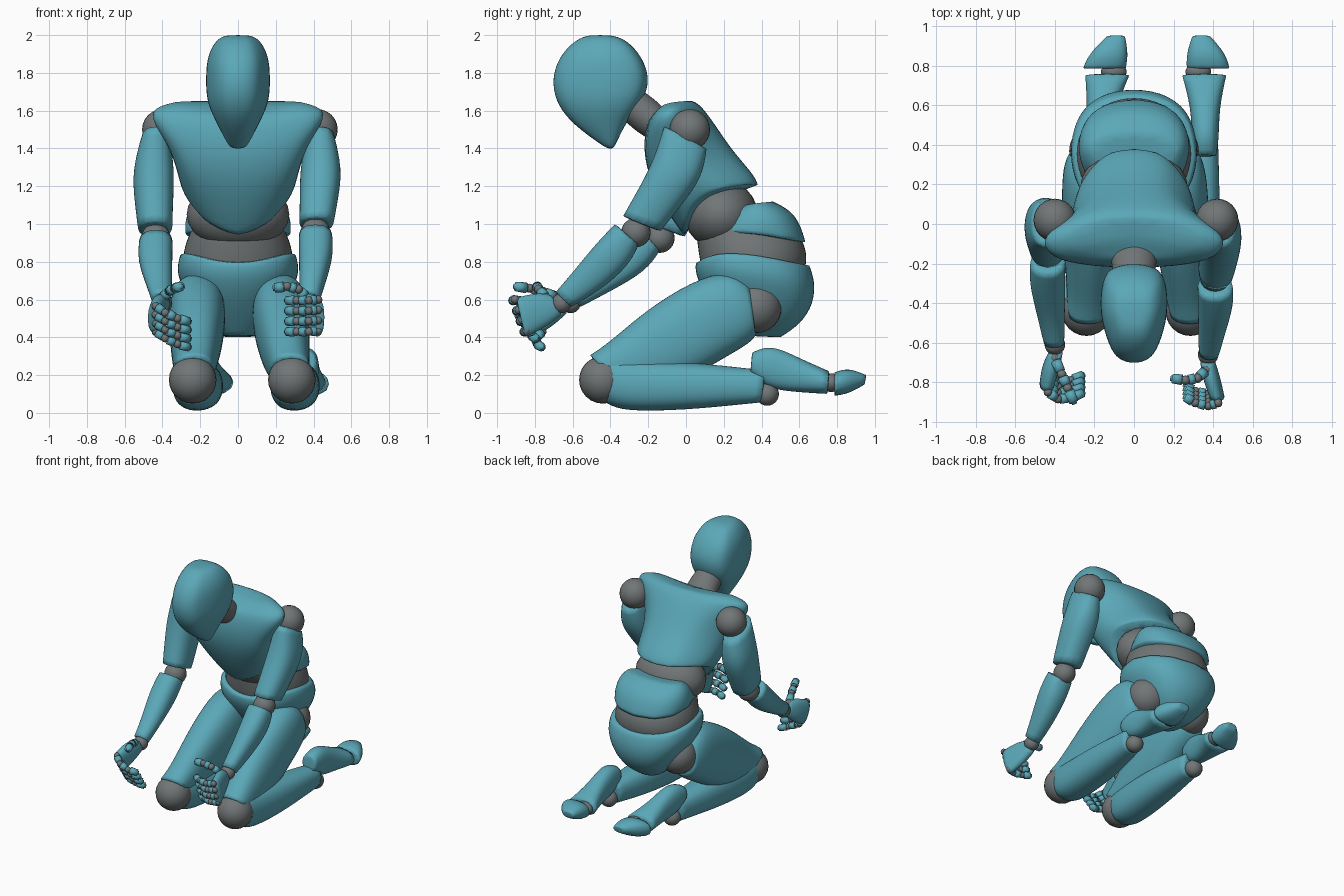
import bpy, bmesh, math
from mathutils import Vector

if "Cube" in bpy.data.objects:
    bpy.data.objects.remove(bpy.data.objects["Cube"])


def material(name, rgb):
    m = bpy.data.materials.new(name)
    m.use_nodes = True
    m.diffuse_color = (*rgb, 1)
    bsdf = m.node_tree.nodes["Principled BSDF"]
    bsdf.inputs["Base Color"].default_value = (*rgb, 1)
    bsdf.inputs["Roughness"].default_value = 0.6
    return m


TEAL = material("teal_shell", (0.105, 0.39, 0.48))
GREY = material("grey_joint", (0.165, 0.18, 0.18))
SIDES = 12


def finish(bm, name, mat, levels=0):
    bmesh.ops.recalc_face_normals(bm, faces=bm.faces)
    me = bpy.data.meshes.new(name)
    bm.to_mesh(me)
    bm.free()
    me.materials.append(mat)
    ob = bpy.data.objects.new(name, me)
    bpy.context.collection.objects.link(ob)
    for p in me.polygons:
        p.use_smooth = True
    if levels:
        ob.modifiers.new("smooth", "SUBSURF").levels = levels
        ob.modifiers["smooth"].render_levels = levels
    return ob


def power(v, n):
    return math.copysign(abs(v) ** (2 / n), v)


def loft(name, mat, sections, n=2.4, taper=0.0, crease=0.8, fix=None):
    """Section: centre x, front y z, back y z, half width, optional side lift.
    A positive taper narrows the front, a negative one the back."""
    bm = bmesh.new()
    layer = bm.edges.layers.float.new("crease_edge")
    rings = []
    for x, fy, fz, by, bz, hw, *lift in sections:
        front, back = Vector((x, fy, fz)), Vector((x, by, bz))
        mid, half = (front + back) / 2, (front - back) / 2
        ring = []
        for i in range(SIDES):
            a = math.tau * i / SIDES
            c, s = power(math.cos(a), n), power(math.sin(a), n)
            p = mid + half * s * 1.03
            p.x += hw * 1.04 * c * (1 - max(taper * s, 0))
            p.z += (lift[0] if lift else 0) * c * c * (1 + .8 * s)
            ring.append(bm.verts.new(fix(p) if fix else p))
        rings.append(ring)
    for r, q in zip(rings, rings[1:]):
        for i in range(SIDES):
            j = (i + 1) % SIDES
            bm.faces.new((r[i], r[j], q[j], q[i]))
    for ring in (rings[0], rings[-1]):
        for e in bm.faces.new(ring).edges:
            e[layer] = crease
    return finish(bm, name, mat, 2)


def ball(name, centre, radii, mat=GREY, detail=24):
    bm = bmesh.new()
    bmesh.ops.create_uvsphere(bm, u_segments=detail, v_segments=detail // 2, radius=1)
    r = radii if isinstance(radii, tuple) else (radii,) * 3
    bmesh.ops.scale(bm, vec=r, verts=bm.verts)
    bmesh.ops.translate(bm, vec=centre, verts=bm.verts)
    return finish(bm, name, mat)


def rod(name, p, q, r1, r2):
    p, q = Vector(p), Vector(q)
    bm = bmesh.new()
    bmesh.ops.create_cone(bm, cap_ends=True, segments=10, radius1=r1, radius2=r2,
                          depth=(q - p).length)
    bmesh.ops.bevel(bm, geom=[e for e in bm.edges if any(len(f.verts) > 4 for f in e.link_faces)],
                    offset=r2 * 0.4, segments=2, affect="EDGES")
    rot = (q - p).to_track_quat("Z", "Y").to_matrix()
    bmesh.ops.rotate(bm, matrix=rot, verts=bm.verts)
    bmesh.ops.translate(bm, vec=(p + q) / 2, verts=bm.verts)
    return finish(bm, name, TEAL)


def digit(name, points, r):
    for i, (p, q) in enumerate(zip(points, points[1:])):
        ball(name + "_joint", p, r * 0.92, detail=12)
        gap = (Vector(q) - Vector(p)) * 0.1
        rod(name + "_segment", Vector(p) + gap, Vector(q) - gap * (i < 2), r * 1.12, r * 0.95)


# Head and neck
loft("head", TEAL, [
    (0, -.42, 1.40, -.385, 1.395, .04), (0, -.52, 1.47, -.35, 1.47, .08),
    (0, -.62, 1.55, -.31, 1.55, .122), (0, -.69, 1.65, -.225, 1.65, .168),
    (0, -.71, 1.77, -.19, 1.77, .172), (0, -.67, 1.89, -.235, 1.89, .165),
    (0, -.58, 1.98, -.32, 1.98, .115), (0, -.51, 2.0, -.40, 2.0, .06)],
    n=3.4, taper=.35, crease=.2)
loft("neck", GREY, [
    (0, -.38, 1.60, -.28, 1.74, .09), (0, -.29, 1.51, -.19, 1.68, .108),
    (0, -.22, 1.46, -.13, 1.63, .118), (0, -.14, 1.42, -.07, 1.56, .11)], n=2)

# Torso
loft("chest", TEAL, [
    (0, -.01, .905, .38, 1.20, .285, .14), (0, -.08, 1.01, .365, 1.25, .305, .09),
    (0, -.19, 1.22, .25, 1.38, .33, .02), (0, -.225, 1.38, .17, 1.50, .375, 0),
    (0, -.215, 1.50, .10, 1.60, .46, .005), (0, -.19, 1.57, .06, 1.64, .46, .015),
    (0, -.15, 1.585, .03, 1.65, .34, .03)], n=3.4, taper=-.45)
ball("upper_abdomen", (0, .185, 1.05), (.272, .195, .185))
loft("lower_abdomen", GREY, [
    (0, .10, .70, .60, .68, .27), (0, .07, .80, .645, .78, .295),
    (0, .06, .88, .64, .88, .285), (0, .05, .95, .58, .98, .25),
    (0, .08, 1.02, .45, 1.05, .22)], n=2.1)
loft("waist_belt", TEAL, [
    (0, .09, .90, .635, .90, .282, .05), (0, .14, .97, .61, .99, .285, .04),
    (0, .19, 1.04, .56, 1.07, .26, .03), (0, .27, 1.08, .46, 1.12, .22, .01)], taper=.2)
loft("pelvis", TEAL, [
    (0, .05, .785, .655, .78, .305, .06), (0, .045, .73, .685, .70, .33, .03),
    (0, .10, .62, .68, .58, .275, .03), (0, .2, .50, .61, .47, .19),
    (0, .28, .41, .50, .40, .09)])


# Legs, with the right one turned slightly inward
def leg_fix(s):
    def fix(p):
        slide = 0
        if s < 0:
            slide = .045 + (p.y + .44) * .147 if lower else .045 * min(1, max(0, (.3 - p.y) / .74))
        return Vector((s * p.x + slide, p.y, p.z))
    return fix


for side, s in (("left", 1), ("right", -1)):
    fix = leg_fix(s)
    lower = False
    ball(side + "_hip", fix(Vector((.19, .37, .56))), .138)
    loft(side + "_thigh", TEAL, [
        (.215, .335, .68, .37, .41, .115), (.22, .235, .76, .335, .365, .14),
        (.225, .03, .70, .22, .30, .152), (.245, -.22, .54, .02, .18, .135),
        (.265, -.41, .37, -.2, .13, .112), (.28, -.51, .305, -.38, .17, .10)], fix=fix)
    lower = True
    ball(side + "_knee", fix(Vector((.285, -.44, .175))), .126)
    loft(side + "_shin", TEAL, [
        (.285, -.43, .30, -.42, .05, .105), (.29, -.31, .285, -.33, .005, .125),
        (.31, 0, .27, 0, .015, .125), (.33, .25, .245, .25, .04, .10),
        (.35, .42, .225, .40, .055, .075)], fix=fix)
    ball(side + "_ankle", fix(Vector((.355, .43, .10))), .062)
    loft(side + "_foot", TEAL, [
        (.36, .35, .32, .34, .21, .055), (.36, .45, .365, .42, .13, .07),
        (.36, .60, .29, .57, .11, .07), (.355, .76, .22, .75, .10, .112)], fix=fix)
    ball(side + "_toe_joint", fix(Vector((.325, .77, .16))), (.065, .045, .05))
    loft(side + "_toes", TEAL, [
        (.375, .785, .215, .785, .09, .108), (.365, .86, .24, .86, .10, .10),
        (.34, .955, .20, .945, .15, .045)], fix=fix, crease=.5)


# Arms, with the right elbow further back
def arm_fix(s):
    def fix(p):
        q = Vector((s * p.x, p.y, p.z))
        if s < 0:
            bend = min(1, max(0, (1.45 - p.z) / .48))
            q.y += .13 * bend - .08 * min(1, max(0, (.97 - p.z) / .38))
            q.z -= .03 * bend * (p.z > .7)
            q.x -= .025 * bend
        return q
    return fix


for side, s in (("left", 1), ("right", -1)):
    fix = arm_fix(s)
    ball(side + "_shoulder", (s * .41 + .01, .02, 1.50), .108)
    loft(side + "_upper_arm", TEAL, [
        (.435, -.115, 1.52, .11, 1.40, .075), (.44, -.175, 1.33, .09, 1.25, .112),
        (.43, -.255, 1.18, -.015, 1.11, .102), (.415, -.335, 1.04, -.135, .96, .09)], fix=fix)
    ball(side + "_elbow", fix(Vector((.41, -.265, .955))), .078)
    loft(side + "_forearm", TEAL, [
        (.41, -.375, 1.0, -.25, .89, .088), (.415, -.475, .90, -.30, .78, .092),
        (.395, -.595, .75, -.45, .65, .07), (.38, -.69, .64, -.61, .56, .052)], fix=fix)
    ball(side + "_wrist", fix(Vector((.375, -.66, .58))), .052)

# Hands
loft("left_palm", TEAL, [
    (.37, -.71, .62, -.66, .52, .035), (.385, -.78, .64, -.73, .46, .045),
    (.42, -.90, .61, -.85, .40, .038)])
loft("right_palm", TEAL, [
    (-.395, -.67, .63, -.63, .53, .035), (-.42, -.74, .63, -.69, .47, .045),
    (-.44, -.85, .58, -.77, .42, .038)])
for i, finger in enumerate(("index", "middle", "ring", "little")):
    y, z = -.905 + .02 * i, .60 - .055 * i
    digit("left_" + finger, [(.425, y, z), (.375, y - .015, z - .005),
                             (.31, y, z - .005), (.25, y + .035, z - .005)], .024)
    y, z = -.85 + .03 * i, .565 - .045 * i
    digit("right_" + finger, [(-.435, y, z), (-.385, y - .035, z - .035),
                              (-.32, y - .03, z - .065), (-.25, y, z - .085)], .024)
digit("left_thumb", [(.365, -.74, .61), (.32, -.78, .655), (.26, -.79, .67), (.185, -.78, .66)], .026)
digit("right_thumb", [(-.40, -.68, .61), (-.365, -.76, .645), (-.335, -.83, .66), (-.30, -.91, .67)], .026)
